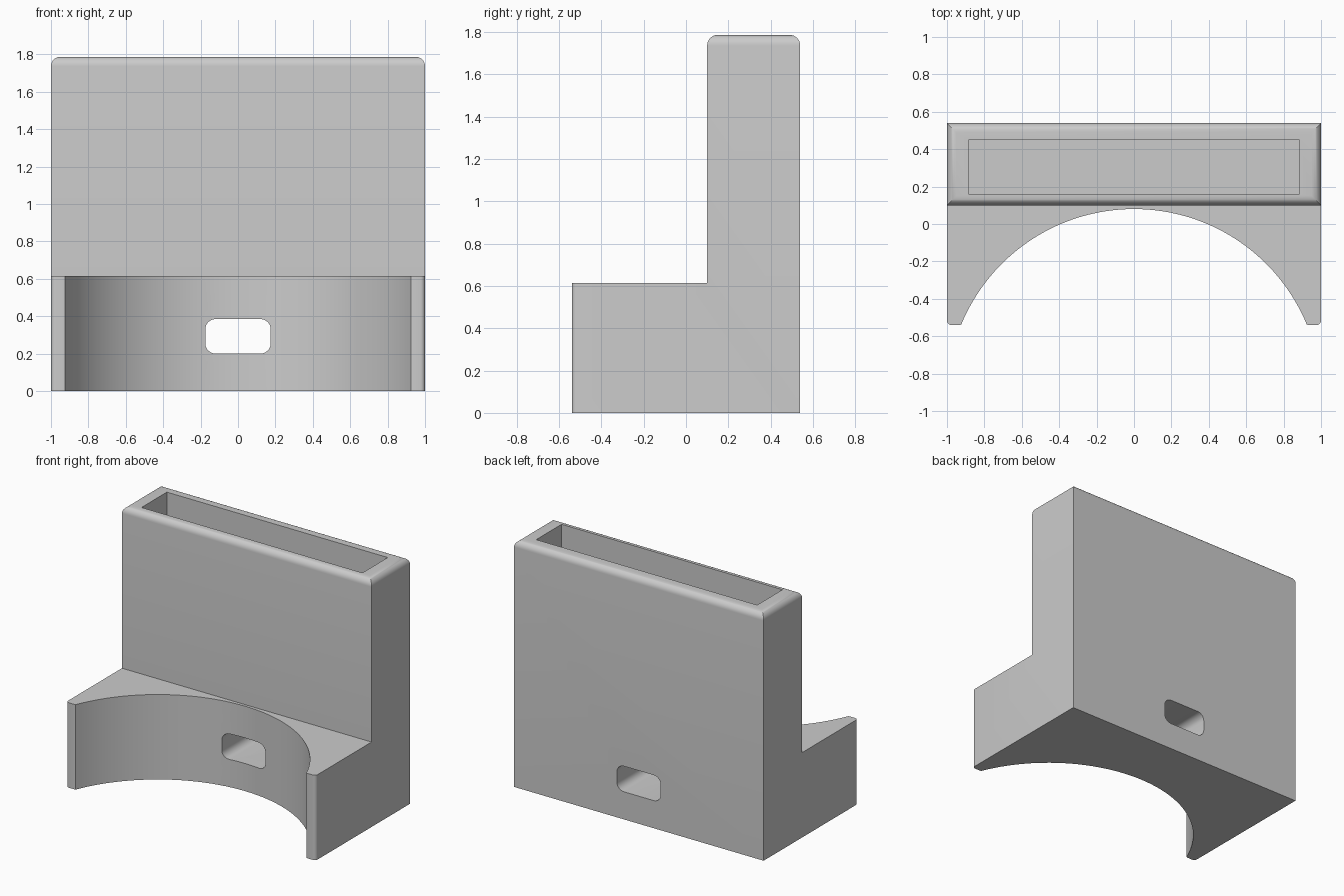
import bpy, bmesh, math
from mathutils import Matrix

if "Cube" in bpy.data.objects:
    bpy.data.objects.remove(bpy.data.objects["Cube"], do_unlink=True)

HALF, BACK, FRONT, WALL = 1.0, 0.54, -0.54, 0.1
LEDGE, TOP = 0.615, 1.787

grey = bpy.data.materials.new("plain grey")
grey.use_nodes = True
colour = (0.6, 0.6, 0.6, 1)
grey.diffuse_color = colour
grey.node_tree.nodes["Principled BSDF"].inputs["Base Color"].default_value = colour


def add_object(name, bm):
    bmesh.ops.recalc_face_normals(bm, faces=bm.faces)
    mesh = bpy.data.meshes.new(name)
    bm.to_mesh(mesh)
    bm.free()
    obj = bpy.data.objects.new(name, mesh)
    bpy.context.collection.objects.link(obj)
    mesh.materials.append(grey)
    return obj


def box(low, high):
    bm = bmesh.new()
    size = [b - a for a, b in zip(low, high)]
    middle = [(a + b) / 2 for a, b in zip(low, high)]
    bmesh.ops.create_cube(bm, size=1, matrix=Matrix.Translation(middle) @ Matrix.Diagonal((*size, 1)))
    return bm


def bevel(bm, test, radius, segments):
    edges = [e for e in bm.edges if test(*[v.co for v in e.verts])]
    bmesh.ops.bevel(bm, geom=edges, offset=radius, offset_type='OFFSET',
                    segments=segments, profile=0.5, affect='EDGES')


# L-shaped body, with the rim of the tall back rounded
bm = bmesh.new()
side = [(FRONT, 0), (BACK, 0), (BACK, TOP), (WALL, TOP), (WALL, LEDGE), (FRONT, LEDGE)]
face = bm.faces.new([bm.verts.new((-HALF, y, z)) for y, z in side])
out = bmesh.ops.extrude_face_region(bm, geom=[face])
bmesh.ops.translate(bm, vec=(2 * HALF, 0, 0),
                    verts=[g for g in out["geom"] if isinstance(g, bmesh.types.BMVert)])
bmesh.ops.recalc_face_normals(bm, faces=bm.faces)
bevel(bm, lambda a, b: min(a.z, b.z) > TOP - 0.001, 0.05, 8)
body = add_object("holder_body", bm)

# Round front recess
bm = bmesh.new()
bmesh.ops.create_cone(bm, cap_ends=True, segments=128, radius1=1, radius2=1, depth=3,
                      matrix=Matrix.Translation((0, -0.92, 0.3)))
recess = add_object("recess_cutter", bm)

# Open pocket in the top
pocket = add_object("pocket_cutter", box((-0.885, 0.16, LEDGE), (0.885, 0.45, 2)))

# Rounded slot running front to back
bm = box((-0.175, -1, 0.2), (0.175, 1, 0.385))
bevel(bm, lambda a, b: abs(a.y - b.y) > 1, 0.055, 6)
slot = add_object("slot_cutter", bm)

for cutter in (recess, pocket, slot):
    cutter.hide_render = True
    cutter.hide_viewport = True
    cut = body.modifiers.new(cutter.name, 'BOOLEAN')
    cut.operation = 'DIFFERENCE'
    cut.solver = 'EXACT'
    cut.object = cutter

# Bake the cuts, then round the tips of the two arms
graph = bpy.context.evaluated_depsgraph_get()
bm = bmesh.new()
bm.from_mesh(bpy.data.meshes.new_from_object(body.evaluated_get(graph)))
body.modifiers.clear()
bevel(bm, lambda a, b: max(a.y, b.y) < FRONT + 0.002 and abs(a.z - b.z) > 0.5, 0.024, 6)
bm.to_mesh(body.data)
bm.free()
for cutter in (recess, pocket, slot):
    bpy.data.objects.remove(cutter, do_unlink=True)

bpy.ops.object.select_all(action='DESELECT')
bpy.context.view_layer.objects.active = body
body.select_set(True)
bpy.ops.object.shade_smooth_by_angle(angle=math.radians(30))
